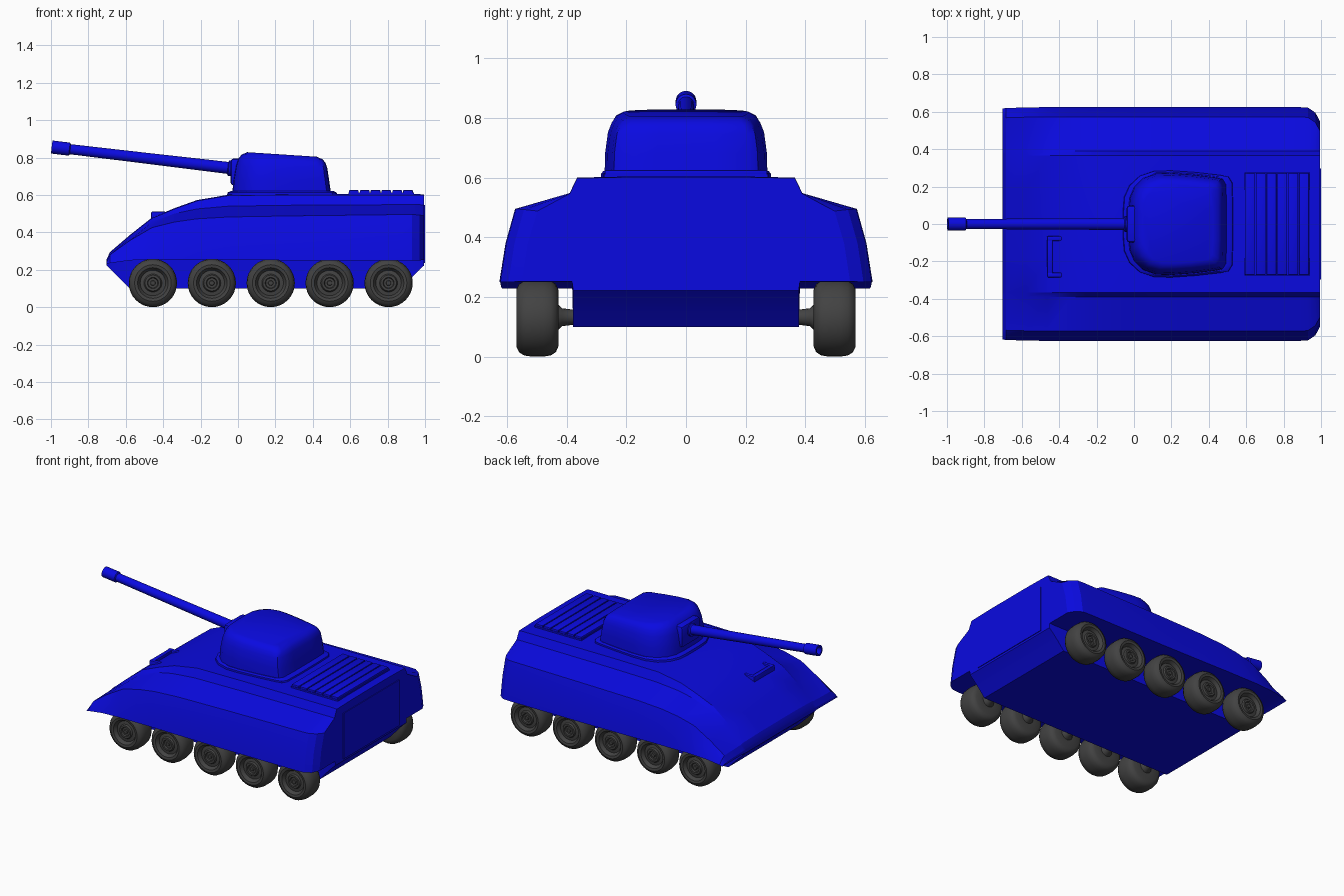
import bpy, bmesh, math
from mathutils import Vector, Matrix

if "Cube" in bpy.data.objects:
    bpy.data.objects.remove(bpy.data.objects["Cube"])


def material(name, rgb):
    m = bpy.data.materials.new(name)
    m.diffuse_color = (*rgb, 1)
    m.use_nodes = True
    m.node_tree.nodes["Principled BSDF"].inputs["Base Color"].default_value = m.diffuse_color
    return m


BLUE = material("blue paint", (0.003, 0.003, 0.75))
GREY = material("dark grey rubber", (0.055, 0.055, 0.055))


def finish(name, bm, mat, angle=30):
    bmesh.ops.remove_doubles(bm, verts=bm.verts, dist=1e-5)
    bmesh.ops.recalc_face_normals(bm, faces=bm.faces)
    me = bpy.data.meshes.new(name)
    bm.to_mesh(me)
    bm.free()
    me.materials.append(mat)
    ob = bpy.data.objects.new(name, me)
    bpy.context.collection.objects.link(ob)
    bpy.ops.object.select_all(action='DESELECT')
    ob.select_set(True)
    bpy.context.view_layer.objects.active = ob
    if angle:
        bpy.ops.object.shade_smooth_by_angle(angle=math.radians(angle))
    return ob


def loft(name, rings, mat, angle=30):
    """Skin closed rings of equal length and cap both ends."""
    bm = bmesh.new()
    rows = [[bm.verts.new(p) for p in r] for r in rings]
    n = len(rows[0])
    for a, b in zip(rows, rows[1:]):
        for i in range(n):
            j = (i + 1) % n
            bm.faces.new((a[i], a[j], b[j], b[i]))
    bm.faces.new(rows[0])
    bm.faces.new(rows[-1])
    return finish(name, bm, mat, angle)


def lathe(name, profile, start, direction, mat, segs=32, angle=30):
    """Turn (distance along axis, radius) points around an axis."""
    rot = Vector(direction).to_track_quat('Z', 'Y')
    rings = []
    for d, r in profile:
        rings.append([Vector(start) + rot @ Vector((r * math.cos(t), r * math.sin(t), d))
                      for t in (2 * math.pi * k / segs for k in range(segs))])
    return loft(name, rings, mat, angle)


def box(name, lo, hi, mat, bevel=0.0):
    bm = bmesh.new()
    lo, hi = Vector(lo), Vector(hi)
    bmesh.ops.create_cube(bm, size=1, matrix=Matrix.Translation((lo + hi) / 2)
                          @ Matrix.Diagonal((*(hi - lo), 1)))
    if bevel:
        bmesh.ops.bevel(bm, geom=bm.edges[:], offset=bevel, segments=2, affect='EDGES', profile=0.5)
    return finish(name, bm, mat)


# Hull: stations of x, belly, skirt, side, shoulder, deck edge, deck heights, half width
STATIONS = [
    (-0.703, .225, .228, .235, .243, .248, .25, .617),
    (-0.685, .205, .235, .26, .28, .285, .29, .62),
    (-0.58, .10, .25, .30, .355, .368, .38, .623),
    (-0.46, .10, .255, .335, .425, .455, .475, .625),
    (-0.34, .10, .255, .355, .455, .50, .525, .625),
    (-0.22, .10, .255, .37, .472, .525, .568, .625),
    (-0.05, .10, .253, .38, .482, .54, .597, .625),
    (0.30, .10, .25, .38, .488, .545, .60, .625),
    (0.88, .10, .25, .38, .495, .548, .60, .625),
    (0.93, .158, .25, .38, .495, .548, .60, .622),
    (0.97, .20, .25, .38, .493, .548, .60, .595),
    (0.994, .222, .252, .38, .488, .546, .598, .55),
]


def hull_ring(x, belly, skirt, side, shoulder, edge, deck, w):
    half = [(.378, belly), (.382, skirt), (w, skirt), (w - .02, side),
            (w - .052, shoulder), (.39, edge), (.365, deck), (.18, deck + .004)]
    return ([(x, -y, z) for y, z in half]
            + [(x, y, z) for y, z in reversed(half)])


loft("hull", [hull_ring(*s) for s in STATIONS], BLUE, 25)

# Rear door plate
box("rear_door", (0.99, -.297, .236), (0.999, .297, .545), BLUE)

# Engine deck grille: base plate with slats across the hull
box("engine_deck_plate", (.59, -.275, .59), (.94, .275, .612), BLUE)
for i in range(6):
    x = .593 + i * .058
    box(f"engine_slat_{i + 1}", (x, -.272, .605), (x + .052, .272, .625), BLUE, .003)

# Driver hatch visor: hood with two side lugs
box("driver_visor", (-.465, -.27, .45), (-.435, -.08, .508), BLUE, .006)
for i, y in enumerate((-.285, -.09)):
    box(f"visor_lug_{i + 1}", (-.465, y, .45), (-.385, y + .025, .51), BLUE, .006)

# Turret plan, half outline from nose to tail
PLAN = [(-.03, .07), (-.025, .14), (.0, .20), (.05, .25), (.12, .275), (.20, .277),
        (.32, .268), (.44, .253), (.475, .245), (.493, .215), (.497, .10)]


def turret_ring(z, front, back, width, tilt=0.0):
    pts = [(-.03 + front + (x + .03) * (.527 - front - back) / .527, y * width) for x, y in PLAN]
    loop = [(x, -y) for x, y in pts] + [(x, y) for x, y in reversed(pts)]
    return [(x, y, z - tilt * (x - .04)) for x, y in loop]


loft("turret_ring", [turret_ring(.595, -.03, -.035, 1.03), turret_ring(.613, -.025, -.03, 1.03),
                     turret_ring(.622, -.005, -.012, 1.0)], BLUE)
loft("turret", [turret_ring(.61, 0, 0, .985), turret_ring(.68, .005, .01, .98),
                turret_ring(.755, .018, .02, .945, .02), turret_ring(.79, .03, .03, .90, .04),
                turret_ring(.815, .05, .045, .85, .06), turret_ring(.829, .08, .075, .76, .065)],
     BLUE, 35)

# Gun mantlet and raised barrel with a hollow muzzle
box("gun_mantlet", (-.04, -.10, .65), (.05, .10, .795), BLUE, .018)
base, tip = Vector((0, 0, .738)), Vector((-.996, 0, .856))
length = (tip - base).length
lathe("gun_barrel", [(0, .042), (.05, .042), (.055, .032), (.5, .029), (length - .10, .027),
                     (length - .095, .035), (length, .035), (length, .024),
                     (length - .06, .024)], base, tip - base, BLUE, 24)

# Wheels: dished tyre with hub, plus a flared axle stub to the hull
TYRE = [(-.07, .05), (-.07, .095), (-.062, .114), (-.045, .125), (-.02, .129), (.02, .129),
        (.045, .125), (.062, .114), (.07, .098), (.067, .082), (.055, .074), (.045, .068),
        (.048, .048), (.058, .042), (.058, .03), (.048, .026), (.048, .014), (.056, .012)]
AXLE = [(-.07, .025), (-.02, .025), (.02, .03), (.04, .05), (.06, .052)]
for side, label in ((-1, "right"), (1, "left")):
    for i in range(5):
        x = -.455 + .315 * i
        lathe(f"wheel_{label}_{i + 1}", TYRE, (x, side * .498, .129), (0, side, 0), GREY, 32, 35)
        lathe(f"axle_{label}_{i + 1}", AXLE, (x, side * .395, .132), (0, side, 0), GREY, 16, 40)
